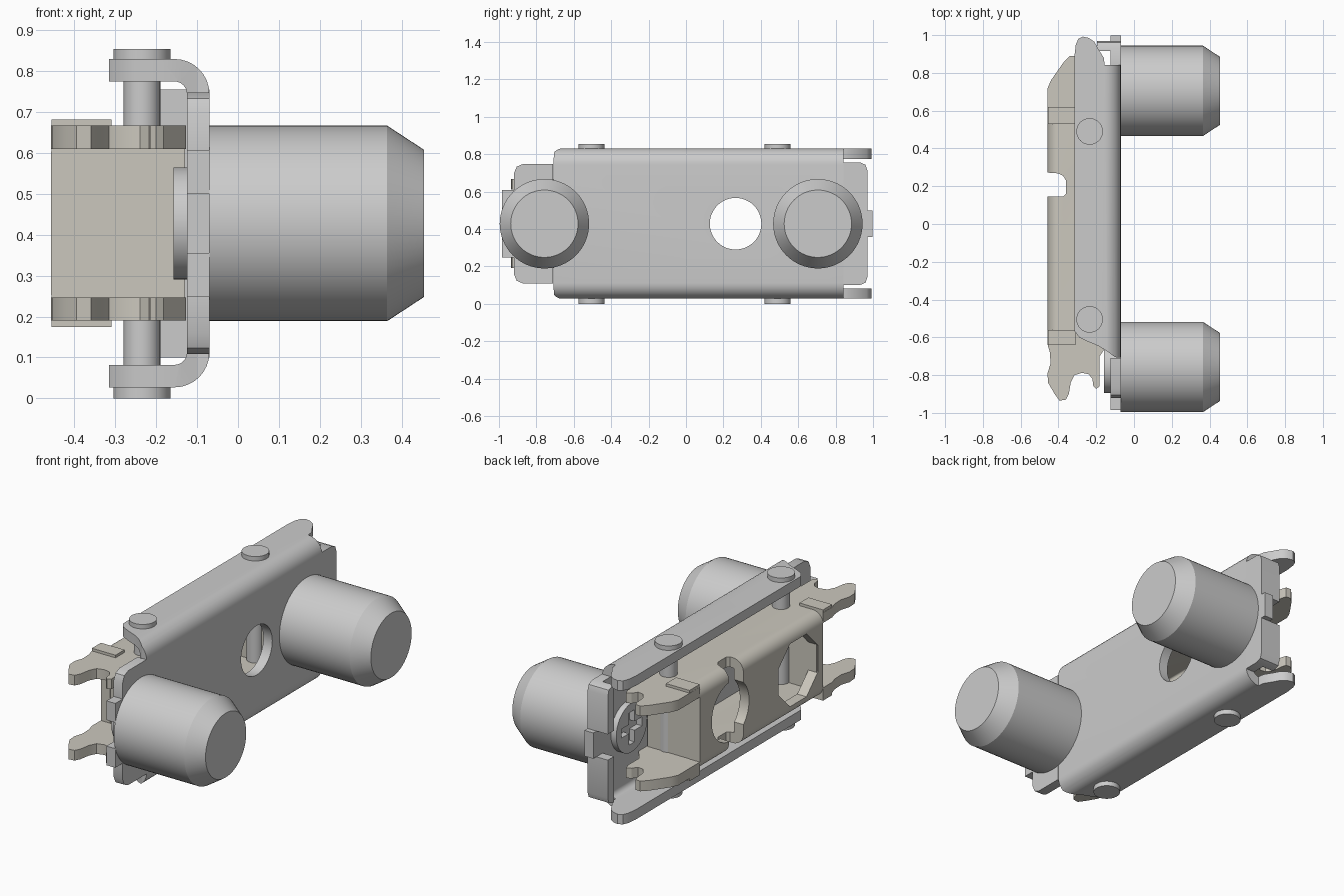
import bpy, bmesh, math
from mathutils import Vector

if "Cube" in bpy.data.objects:
    bpy.data.objects.remove(bpy.data.objects["Cube"])

ZC = 0.428  # mid height


def material(name, rgb):
    m = bpy.data.materials.new(name)
    m.diffuse_color = (*rgb, 1)
    m.use_nodes = True
    m.node_tree.nodes["Principled BSDF"].inputs["Base Color"].default_value = m.diffuse_color
    return m


TAN = material("warm_steel", (0.60, 0.575, 0.51))
PALE = material("pale_steel", (0.68, 0.69, 0.66))


def finish(name, bm, mat=None):
    bmesh.ops.recalc_face_normals(bm, faces=bm.faces)
    me = bpy.data.meshes.new(name)
    bm.to_mesh(me)
    bm.free()
    ob = bpy.data.objects.new(name, me)
    bpy.context.collection.objects.link(ob)
    if mat:
        me.materials.append(mat)
    return ob


def prism(name, pts, plane, a, b, mat=None):
    """Extrude a 2D outline in 'xy', 'xz' or 'yz' along the remaining axis."""
    put = {"xy": lambda p, d: (p[0], p[1], d),
           "xz": lambda p, d: (p[0], d, p[1]),
           "yz": lambda p, d: (d, p[0], p[1])}[plane]
    bm = bmesh.new()
    face = bm.faces.new([bm.verts.new(put(p, a)) for p in pts])
    ext = bmesh.ops.extrude_face_region(bm, geom=[face])
    move = Vector(put((0, 0), b - a))
    bmesh.ops.translate(bm, vec=move, verts=[v for v in ext["geom"] if isinstance(v, bmesh.types.BMVert)])
    return finish(name, bm, mat)


def box(name, x0, x1, y0, y1, z0, z1, mat=None):
    return prism(name, [(x0, y0), (x1, y0), (x1, y1), (x0, y1)], "xy", z0, z1, mat)


def circle(cx, cy, r, n=48, a0=0.0):
    return [(cx + r * math.cos(a0 + 2 * math.pi * i / n), cy + r * math.sin(a0 + 2 * math.pi * i / n))
            for i in range(n)]


def boolean(ob, cutter, op="DIFFERENCE"):
    m = ob.modifiers.new("cut", "BOOLEAN")
    m.object, m.operation, m.solver = cutter, op, "EXACT"
    bpy.context.view_layer.objects.active = ob
    bpy.ops.object.modifier_apply(modifier=m.name)
    bpy.data.objects.remove(cutter)


def u_profile(web, tip, z0, z1, t, r, n=8):
    """Bent sheet cross-section: web at x=web, flanges reaching x=tip."""
    d = 1 if tip > web else -1

    def bends(w, lo, hi, rad):
        top = [(w + d * rad * (1 - math.sin(k)), hi - rad * (1 - math.cos(k)))
               for k in (math.pi / 2 * i / n for i in range(n + 1))]
        return top + [(x, lo + hi - z) for x, z in reversed(top)]
    outer = [(tip, z1)] + bends(web, z0, z1, r) + [(tip, z0)]
    inner = [(tip, z1 - t)] + bends(web + d * t, z0 + t, z1 - t, max(r - t, 0.01)) + [(tip, z0 + t)]
    return outer + inner[::-1]


def lathe(name, rings, y, mat):
    """Turned part along x from (x, radius) pairs."""
    bm = bmesh.new()
    n = 64
    loops = [[bm.verts.new((x, p, q)) for p, q in circle(y, ZC, r, n)] for x, r in rings]
    for a, b in zip(loops, loops[1:]):
        for i in range(n):
            bm.faces.new((a[i], a[(i + 1) % n], b[(i + 1) % n], b[i]))
    bm.faces.new(loops[0])
    bm.faces.new(loops[-1])
    return finish(name, bm, mat)


# Outer channel: bent sheet trimmed to its plan outline, with a round hole
channel = prism("channel", u_profile(-0.07, -0.315, 0.027, 0.83, 0.055, 0.085), "xz", -0.75, 1.05)
plan = [(-0.05, -0.71), (-0.10, -0.705), (-0.14, -0.675), (-0.19, -0.645), (-0.25, -0.62),
        (-0.29, -0.60), (-0.312, -0.57), (-0.33, -0.55), (-0.33, 0.90), (-0.314, 0.90), (-0.308, 0.95), (-0.295, 0.98),
        (-0.27, 0.992), (-0.24, 0.985), (-0.21, 0.965), (-0.185, 0.92), (-0.16, 0.88), (-0.155, 0.843), (-0.05, 0.843)]
boolean(channel, prism("trim", plan, "xy", -0.1, 1.0), "INTERSECT")
boolean(channel, prism("hole", circle(0.265, ZC, 0.138), "yz", -0.2, 0.0))

# Front end of the web with a two-prong notch
half = [(-0.71, 0.32), (-0.87, 0.32), (-0.905, 0.305), (-0.92, 0.27),
        (-0.92, 0.18), (-0.985, 0.18), (-0.985, 0.073), (-0.92, 0.073)]
prism("web_front_end", [(y, ZC + h) for y, h in half] + [(y, ZC - h) for y, h in half[::-1]], "yz", -0.125, -0.07)

# Rear end of the web with a central tab and two folded lips
half = [(0.843, 0.328), (0.93, 0.328), (0.96, 0.315), (0.97, 0.285), (0.97, 0.072), (0.998, 0.072)]
prism("web_rear_end", [(y, ZC + h) for y, h in half] + [(y, ZC - h) for y, h in half[::-1]], "yz", -0.125, -0.07)
for s, tag in ((1, "upper"), (-1, "lower")):
    lip = [(0.915, 0.072), (0.97, 0.072), (0.97, 0.285), (0.96, 0.315), (0.93, 0.328), (0.915, 0.328)]
    prism(f"rear_lip_{tag}", [(y, ZC + s * h) for y, h in lip], "yz", -0.195, -0.125)

# Inner lever: bent sheet with end walls, cut by a round hole, side notch and octagonal window
lever = prism("lever", u_profile(-0.457, -0.127, 0.19, 0.667, 0.057, 0.065), "xz", -0.56, 0.53, TAN)
boolean(lever, prism("hole", circle(0.26, ZC, 0.165), "yz", -0.5, -0.38))
notch = [(-0.5, 0.145), (-0.375, 0.145), (-0.36, 0.16), (-0.36, 0.23), (-0.375, 0.255), (-0.40, 0.268), (-0.5, 0.275)]
boolean(lever, prism("notch", notch, "xy", 0.0, 1.0))
boolean(lever, prism("window", circle(-0.34, ZC, 0.19, 8, math.pi / 8), "yz", -0.5, -0.38))
box("lever_rear_wall", -0.452, -0.13, 0.48, 0.528, 0.247, 0.61, TAN)
box("lever_front_wall", -0.452, -0.13, -0.558, -0.51, 0.247, 0.61, TAN)

# Hooked fork tips and raised pads on both lever flanges
front_tip = [(-0.457, -0.56), (-0.457, -0.64), (-0.445, -0.68), (-0.442, -0.74), (-0.458, -0.79), (-0.455, -0.84),
             (-0.42, -0.90), (-0.395, -0.935), (-0.36, -0.93), (-0.345, -0.90), (-0.335, -0.84), (-0.315, -0.80),
             (-0.275, -0.788), (-0.24, -0.795), (-0.22, -0.82), (-0.215, -0.86), (-0.20, -0.872), (-0.182, -0.86),
             (-0.182, -0.70), (-0.127, -0.62), (-0.127, -0.56)]
rear_tip = [(-0.457, 0.53), (-0.457, 0.72), (-0.44, 0.76), (-0.37, 0.86), (-0.34, 0.89), (-0.31, 0.888), (-0.30, 0.86),
            (-0.295, 0.80), (-0.27, 0.765), (-0.235, 0.76), (-0.215, 0.79), (-0.19, 0.80), (-0.178, 0.77),
            (-0.178, 0.67), (-0.127, 0.60), (-0.127, 0.53)]
for tag, z0, z1, p0, p1 in (("upper", 0.61, 0.667, 0.66, 0.682), ("lower", 0.19, 0.247, 0.174, 0.197)):
    prism(f"lever_front_fork_{tag}", front_tip, "xy", z0, z1, TAN)
    prism(f"lever_rear_fork_{tag}", rear_tip, "xy", z0, z1, TAN)
    box(f"lever_front_pad_{tag}", -0.456, -0.31, -0.64, -0.56, p0, p1, TAN)
    box(f"lever_rear_pad_{tag}", -0.456, -0.31, 0.53, 0.62, p0, p1, TAN)

# Large chamfered pins with cross-recessed heads behind the web
for y, tag in ((-0.757, "front"), (0.705, "rear")):
    pin = lathe(f"pin_{tag}", [(-0.158, 0.137), (-0.071, 0.137), (-0.071, 0.239), (0.365, 0.239), (0.455, 0.18)], y, PALE)
    a, b = 0.09, 0.025
    cross = [(b, a), (-b, a), (-b, b), (-a, b), (-a, -b), (-b, -b), (-b, -a), (b, -a), (b, -b), (a, -b), (a, b), (b, b)]
    boolean(pin, prism("slot", [(y + p, ZC + q) for p, q in cross], "yz", -0.2, -0.11))

# Upright rivets joining channel and lever
for y, tag in ((-0.505, "front"), (0.49, "rear")):
    c = (-0.235, y)
    prism(f"rivet_shaft_{tag}", circle(*c, 0.045, 32), "xy", 0.02, 0.84)
    prism(f"rivet_head_top_{tag}", circle(*c, 0.07), "xy", 0.828, 0.855)
    prism(f"rivet_head_bottom_{tag}", circle(*c, 0.07), "xy", 0.0, 0.029)

# Smooth the curved faces while keeping edges sharp
for ob in bpy.context.scene.objects:
    ob.select_set(True)
bpy.context.view_layer.objects.active = channel
bpy.ops.object.shade_smooth_by_angle(angle=math.radians(30))
